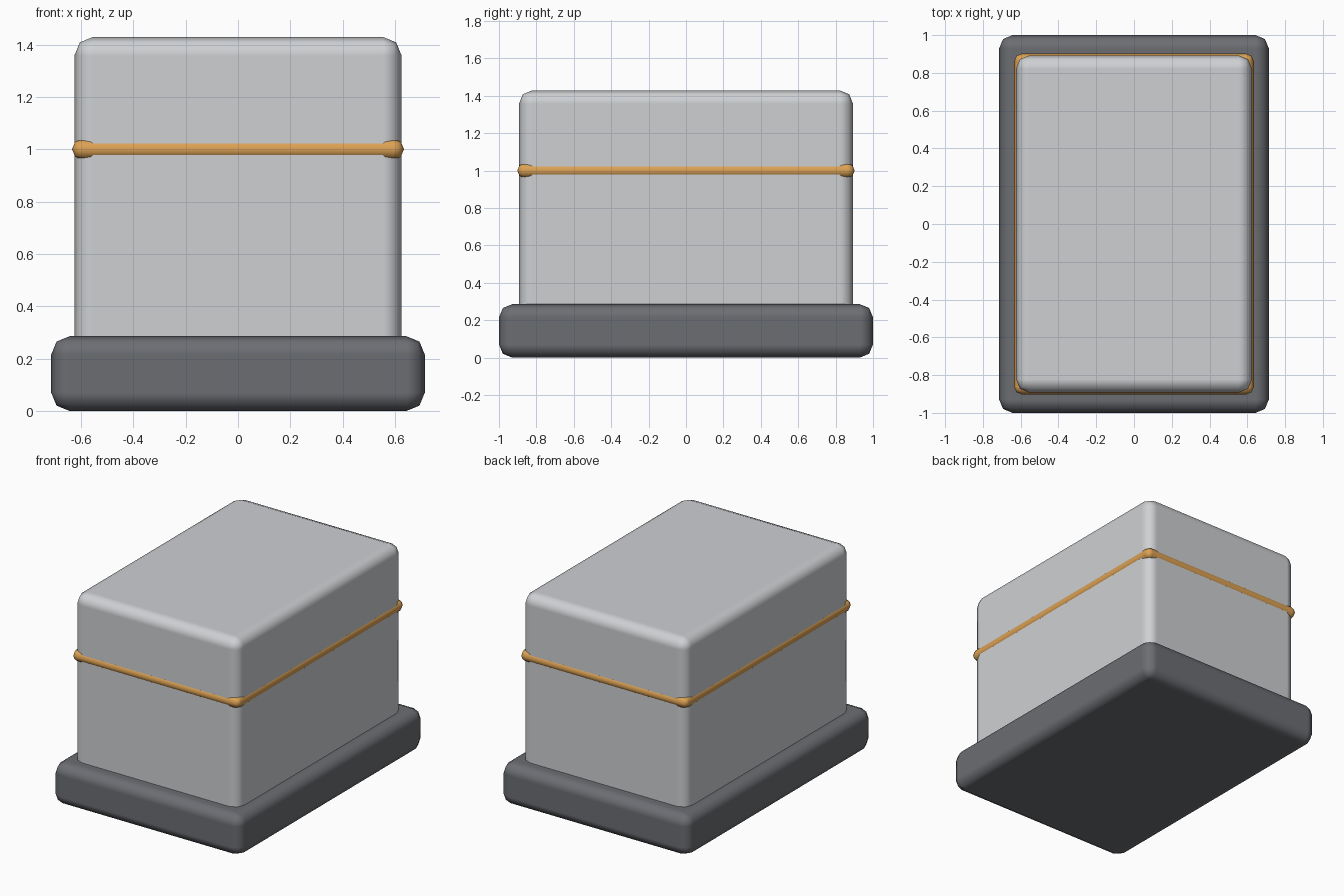
import bpy

default = bpy.data.objects.get("Cube")
if default:
    bpy.data.objects.remove(default, do_unlink=True)


def material(name, rgb):
    mat = bpy.data.materials.new(name)
    mat.use_nodes = True
    colour = (*rgb, 1)
    mat.diffuse_color = colour
    mat.node_tree.nodes["Principled BSDF"].inputs["Base Color"].default_value = colour
    return mat


def rounded_box(name, half_x, half_y, bottom, top, radius, mat):
    """Box with two-step rounded edges and flat-shaded main faces."""
    bpy.ops.mesh.primitive_cube_add(size=2, location=(0, 0, (bottom + top) / 2))
    box = bpy.context.object
    box.name = name
    box.scale = (half_x, half_y, (top - bottom) / 2)
    bpy.ops.object.transform_apply(location=False, rotation=False, scale=True)
    box.data.materials.append(mat)
    bpy.ops.object.shade_smooth()
    bevel = box.modifiers.new("Rounded edges", "BEVEL")
    bevel.width = radius
    bevel.segments = 2
    bevel.limit_method = "NONE"
    bevel.harden_normals = True
    return box


light_grey = material("light grey", (0.62, 0.63, 0.65))
dark_grey = material("dark grey", (0.15, 0.155, 0.17))
orange = material("orange", (0.72, 0.36, 0.09))

# Plinth, main housing sunk into it, and the thin trim band around the housing
rounded_box("base", 0.714, 1.0, 0, 0.286, 0.071, dark_grey)
rounded_box("body", 0.625, 0.893, 0.2, 1.429, 0.071, light_grey)
rounded_box("trim_band", 0.634, 0.902, 0.96, 1.04, 0.04, orange)
